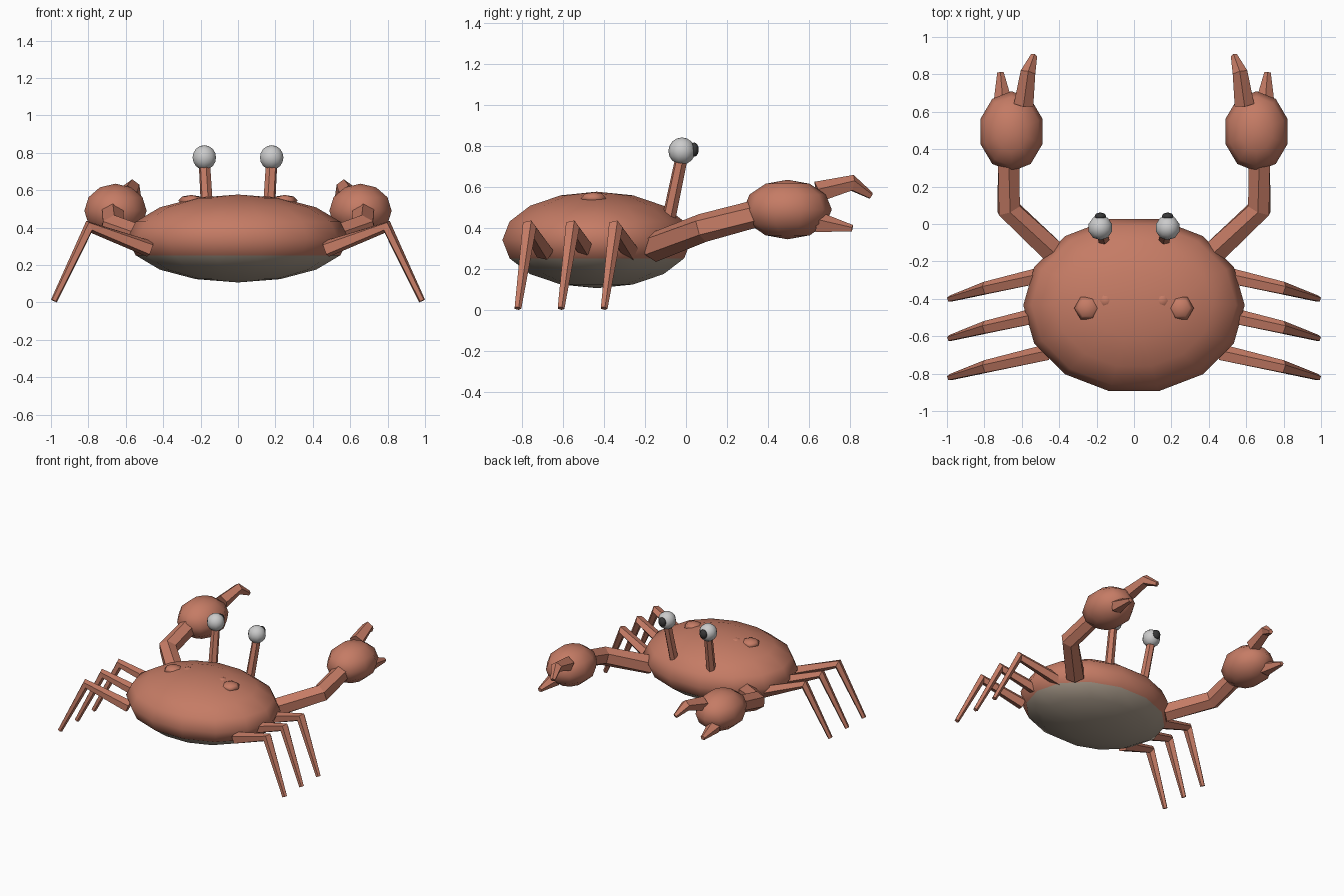
import bpy, bmesh, math
from mathutils import Vector, Matrix

if "Cube" in bpy.data.objects:
    bpy.data.objects.remove(bpy.data.objects["Cube"])


def material(name, rgb):
    m = bpy.data.materials.new(name)
    m.diffuse_color = (*rgb, 1)
    m.use_nodes = True
    m.node_tree.nodes["Principled BSDF"].inputs["Base Color"].default_value = m.diffuse_color
    return m


SHELL = material("shell_red", (0.56, 0.20, 0.13))
BELLY = material("belly_tan", (0.40, 0.33, 0.26))
DARK = material("pupil_dark", (0.04, 0.04, 0.04))


def finish(bm, name, mat, smooth, mirror):
    bmesh.ops.recalc_face_normals(bm, faces=bm.faces)
    me = bpy.data.meshes.new(name)
    bm.to_mesh(me)
    bm.free()
    ob = bpy.data.objects.new(name, me)
    bpy.context.collection.objects.link(ob)
    if mat:
        me.materials.append(mat)
    for p in me.polygons:
        p.use_smooth = smooth
    if mirror:
        ob.modifiers.new("mirror", 'MIRROR')
    return ob


def ball(name, center, radii, segs, rings, mat, smooth=True, mirror=True, turn=0):
    bm = bmesh.new()
    mx = (Matrix.Translation(center) @ Matrix.Diagonal((*radii, 1))
          @ Matrix.Rotation(turn, 4, 'Z'))
    bmesh.ops.create_uvsphere(bm, u_segments=segs, v_segments=rings, radius=1, matrix=mx)
    return finish(bm, name, mat, smooth, mirror)


def limb(name, path, radii, sides, mat, ref=(0, 0, 1)):
    """Faceted tapering tube along a path, mirrored in x."""
    pts = [Vector(p) for p in path]
    bm = bmesh.new()
    rings = []
    for i, (p, r) in enumerate(zip(pts, radii)):
        d = Vector()
        if i > 0:
            d += (p - pts[i - 1]).normalized()
        if i < len(pts) - 1:
            d += (pts[i + 1] - p).normalized()
        side = d.cross(Vector(ref)).normalized()
        up = side.cross(d).normalized()
        rings.append([bm.verts.new(p + r * (math.cos(a) * up + math.sin(a) * side))
                      for a in (2 * math.pi * k / sides for k in range(sides))])
    for a, b in zip(rings, rings[1:]):
        for k in range(sides):
            n = (k + 1) % sides
            bm.faces.new((a[k], a[n], b[n], b[k]))
    bm.faces.new(rings[0])
    bm.faces.new(rings[-1])
    return finish(bm, name, mat, False, True)


# Body with pale underside
body = ball("body", (0, -0.434, 0.342), (0.592, 0.472, 0.235), 14, 8, SHELL,
            mirror=False, turn=math.pi / 2)
body.data.materials.append(BELLY)
for p in body.data.polygons:
    if p.center.z < 0.25:
        p.material_index = 1

# Shell bumps
ball("large_shell_bumps", (0.25, -0.45, 0.545), (0.07, 0.07, 0.03), 6, 4, SHELL, turn=math.pi / 6)
ball("small_shell_bumps", (0.15, -0.41, 0.55), (0.042, 0.042, 0.02), 6, 4, SHELL, turn=math.pi / 6)

# Three pairs of walking legs
for i, name in enumerate(("front_legs", "middle_legs", "rear_legs")):
    y = -0.21 * i
    limb(name, [(0.47, -0.27 + y, 0.285), (0.795, -0.345 + y, 0.405), (0.984, -0.40 + y, 0.009)],
         (0.046, 0.037, 0.018), 5, SHELL, ref=(0, 1, 0))

# Claw arms
limb("claw_arms", [(0.42, -0.16, 0.305), (0.67, 0.08, 0.40), (0.67, 0.36, 0.475)],
     (0.073, 0.07, 0.066), 6, SHELL)

# Claws
ball("claw_palms", (0.655, 0.495, 0.49), (0.175, 0.215, 0.145), 10, 6, SHELL)
limb("upper_pincers", [(0.59, 0.64, 0.572), (0.567, 0.81, 0.617), (0.535, 0.90, 0.557)],
     (0.055, 0.042, 0.018), 5, SHELL)
limb("lower_pincers", [(0.70, 0.64, 0.425), (0.714, 0.81, 0.397)],
     (0.055, 0.018), 5, SHELL)

# Eyes on stalks
limb("eye_stalks", [(0.162, -0.085, 0.44), (0.18, -0.02, 0.75)], (0.034, 0.031), 6, SHELL)
ball("eyes", (0.18, -0.02, 0.775), (0.066, 0.066, 0.066), 10, 8, None)
ball("pupils", (0.18, 0.04, 0.782), (0.032, 0.022, 0.035), 8, 6, DARK)
